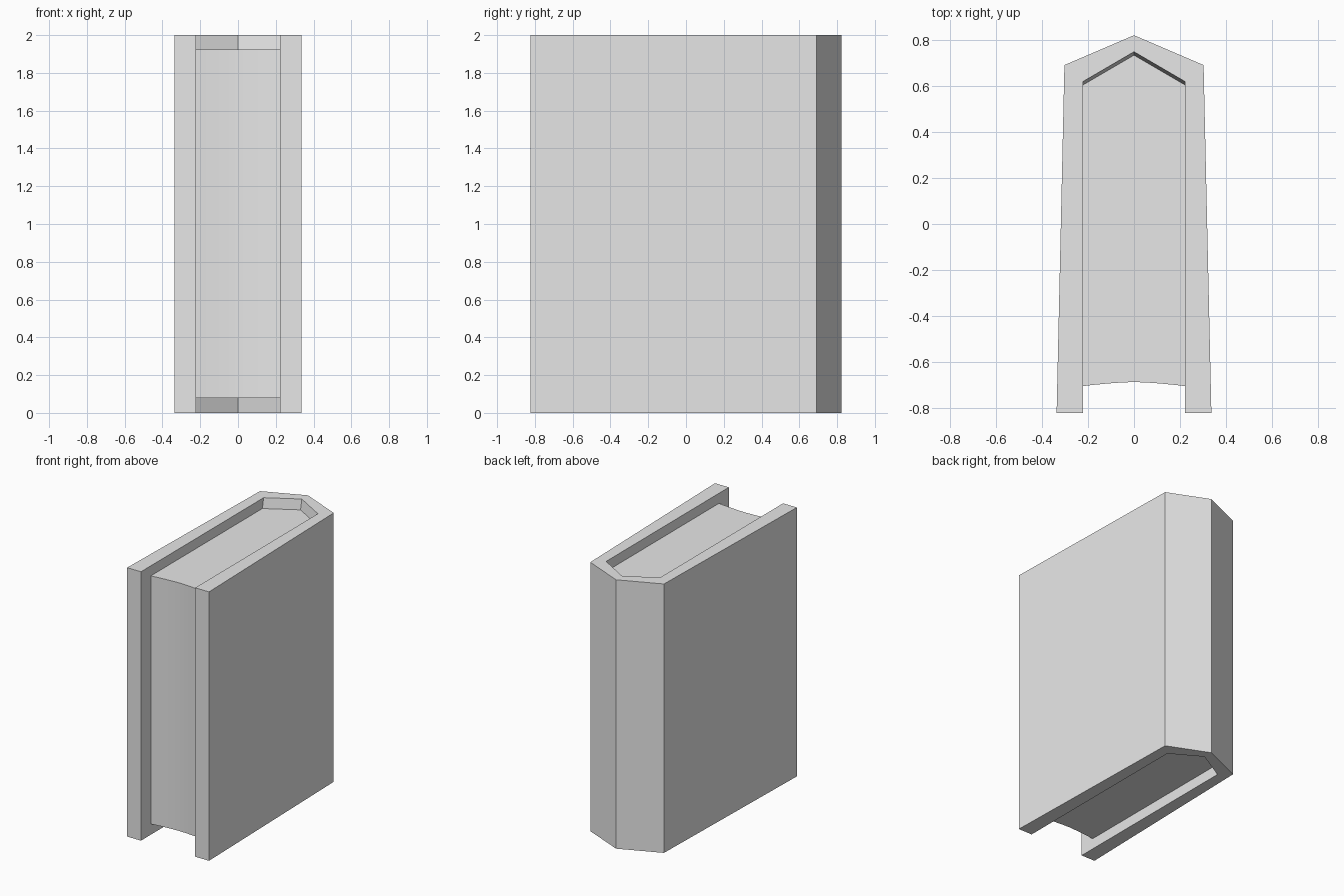
import bpy, bmesh

cube = bpy.data.objects.get("Cube")
if cube:
    bpy.data.objects.remove(cube)

# One plain grey for the whole book
grey = bpy.data.materials.new("plain_grey")
grey.use_nodes = True
colour = (0.8, 0.8, 0.8, 1)
grey.diffuse_color = colour
grey.node_tree.nodes["Principled BSDF"].inputs["Base Color"].default_value = colour


def mirrored(half):
    """Complete an outline given from the left edge to the centre line."""
    return half + [(-x, y) for x, y in reversed(half) if abs(x) > 1e-6]


def finish(name, bm):
    bmesh.ops.recalc_face_normals(bm, faces=bm.faces)
    mesh = bpy.data.meshes.new(name)
    bm.to_mesh(mesh)
    bm.free()
    mesh.materials.append(grey)
    obj = bpy.data.objects.new(name, mesh)
    bpy.context.collection.objects.link(obj)
    return obj


def bridge(bm, rings):
    """Wrap side walls around a stack of closed rings."""
    for low, high in zip(rings, rings[1:]):
        n = len(low)
        for i in range(n):
            j = (i + 1) % n
            bm.faces.new((low[i], low[j], high[j], high[i]))


HEIGHT, PAGE_LOW, PAGE_HIGH = 2.0, 0.08, 1.925
FRONT = -0.822

# Cover: two boards and a pointed spine, its inner wall leaning in to the pages
outer = mirrored([(-0.337, FRONT), (-0.303, 0.692), (0, 0.822)])
bm = bmesh.new()
rings = []
for z, lean in ((0, 0), (PAGE_LOW, 0.015), (PAGE_HIGH, 0.015), (HEIGHT, 0)):
    inner = mirrored([(-0.223, FRONT), (-0.223, 0.62 - lean), (0, 0.75 - lean)])
    rings.append([bm.verts.new((x, y, z)) for x, y in outer + inner[::-1]])
bridge(bm, rings)
for ring in (rings[0], rings[-1]):
    for i in range(4):
        bm.faces.new((ring[i], ring[i + 1], ring[8 - i], ring[9 - i]))
finish("cover", bm)

# Page block: hollow fore edge, pointed back, sides sunk slightly in the boards
W = 0.225
SEGMENTS = 8
outline = [(-W, 0.61), (0, 0.74), (W, 0.61)]
for i in range(SEGMENTS + 1):
    t = 1 - 2 * i / SEGMENTS
    outline.append((W * t, -0.688 - 0.018 * abs(t) ** 1.5))
bm = bmesh.new()
rings = [[bm.verts.new((x, y, z)) for x, y in outline] for z in (PAGE_LOW, PAGE_HIGH)]
bridge(bm, rings)
for ring in rings:
    bm.faces.new(ring)
pages = finish("pages", bm)

bpy.ops.object.select_all(action="DESELECT")
pages.select_set(True)
bpy.context.view_layer.objects.active = pages
bpy.ops.object.shade_smooth_by_angle()
